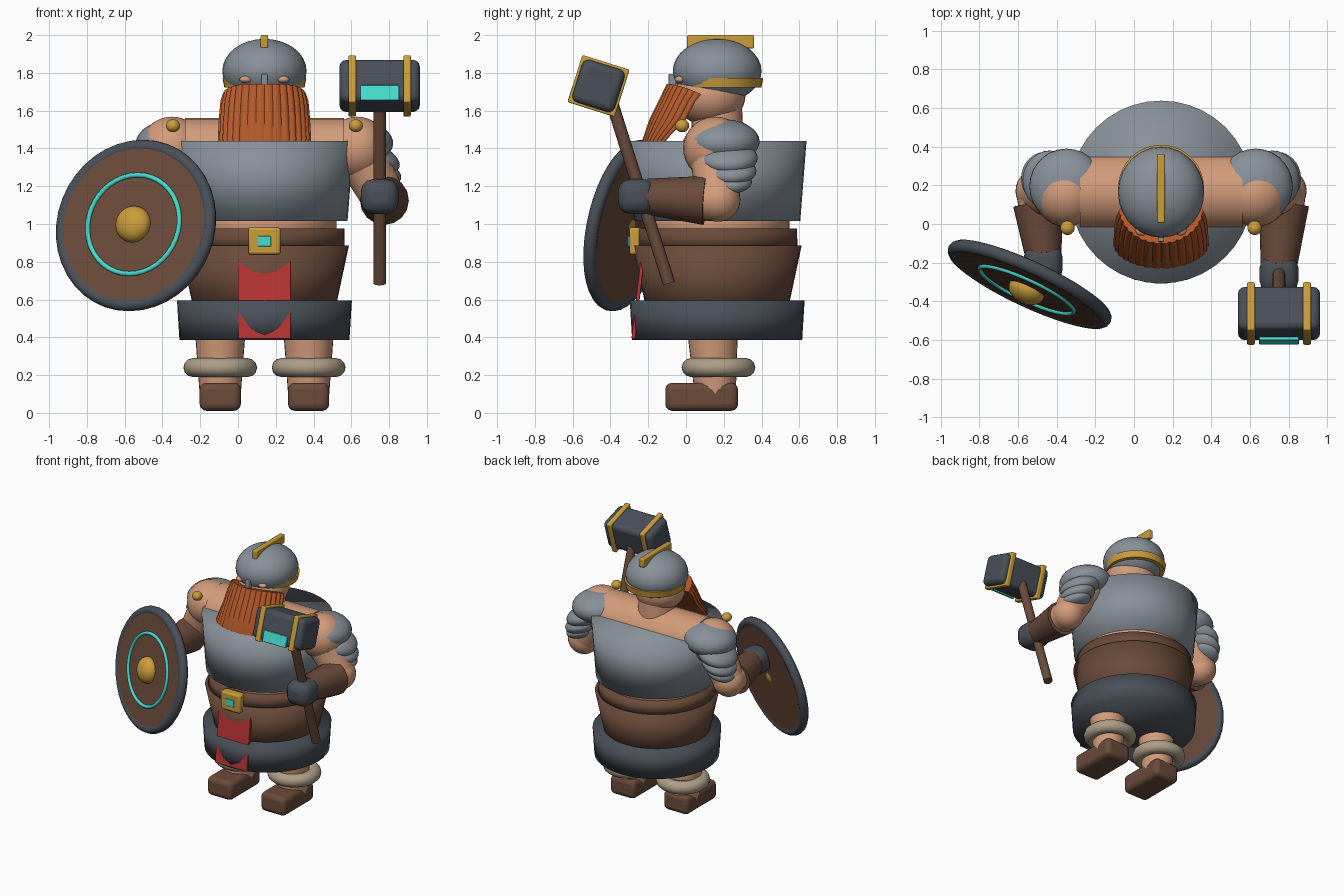
import bpy, bmesh, math
from mathutils import Vector, Matrix, Euler

if "Cube" in bpy.data.objects:
    bpy.data.objects.remove(bpy.data.objects["Cube"], do_unlink=True)


def material(name, r, g, b):
    m = bpy.data.materials.new(name)
    m.use_nodes = True
    m.diffuse_color = (r, g, b, 1)
    m.node_tree.nodes["Principled BSDF"].inputs["Base Color"].default_value = (r, g, b, 1)
    return m


SKIN = material("skin", .65, .33, .195)
STEEL = material("steel", .245, .28, .32)
DARK = material("dark_steel", .068, .078, .098)
LEATHER = material("leather", .145, .07, .042)
GOLD = material("gold", .6, .34, .042)
BEARD = material("ginger_hair", .46, .1, .023)
RED = material("red_cloth", .49, .035, .035)
CYAN = material("cyan_gem", .063, .71, .62)
FUR = material("pale_fur", .42, .35, .25)

CX, CY = .14, .165      # body axis


def finish(name, mat, scale=None, angle=35):
    ob = bpy.context.object
    ob.name = name
    ob.data.materials.append(mat)
    if scale:
        ob.scale = scale
    bpy.ops.object.shade_smooth_by_angle(angle=math.radians(angle))
    return ob


def ball(name, mat, loc, size, rot=(0, 0, 0)):
    bpy.ops.mesh.primitive_uv_sphere_add(segments=28, ring_count=16, radius=1, location=loc, rotation=rot)
    return finish(name, mat, size)


def box(name, mat, loc, size, rot=(0, 0, 0), bevel=.01):
    bpy.ops.mesh.primitive_cube_add(size=1, location=loc, rotation=rot)
    ob = finish(name, mat)
    ob.data.transform(Matrix.Diagonal((*size, 1)))
    mod = ob.modifiers.new("rounding", 'BEVEL')
    mod.width, mod.segments = bevel, 3
    return ob


def limb(name, mat, a, b, r1, r2, sides=28, angle=35):
    a, b = Vector(a), Vector(b)
    d = b - a
    bpy.ops.mesh.primitive_cone_add(vertices=sides, radius1=r1, radius2=r2, depth=d.length,
                                    location=(a + b) / 2, rotation=d.to_track_quat('Z', 'Y').to_euler())
    return finish(name, mat, angle=angle)


def drum(name, mat, z1, z2, r1, r2, y=CY):
    return limb(name, mat, (CX, y, z1), (CX, y, z2), r1, r2, 40, 180)


def ring(name, mat, loc, major, minor, rot=(0, 0, 0)):
    bpy.ops.mesh.primitive_torus_add(major_segments=40, minor_segments=12, major_radius=major,
                                     minor_radius=minor, location=loc, rotation=rot)
    return finish(name, mat, angle=60)


# Body: stacked tapered drums
drum("lower_belt", DARK, .385, .595, .45, .463)
drum("waist_wrap", LEATHER, .5, .885, .365, .447)
drum("waist_band", LEATHER, .87, .975, .425, .423)
drum("belly", SKIN, .9, 1.1, .382, .382)
drum("chest_armour", STEEL, 1.015, 1.44, .44, .473)
limb("shoulders", SKIN, (CX - .42, CY, 1.362), (CX + .42, CY, 1.362), .198, .198)

# Buckle and front cloth
box("buckle", GOLD, (CX, -.265, .91), (.17, .07, .145), bevel=.015)
box("buckle_gem", CYAN, (CX, -.3, .908), (.07, .014, .055), bevel=.004)
box("front_cloth", RED, (CX, -.253, .62), (.28, .02, .46), (-math.atan2(.05, .44), 0, 0), bevel=.003)

# Head and helmet
limb("neck", SKIN, (CX, CY, 1.45), (CX, CY, 1.65), .14, .13)
ball("head", SKIN, (CX, .125, 1.68), (.185, .19, .16))
ball("helmet", STEEL, (CX, CY, 1.81), (.223, .235, .17))
limb("helmet_band", GOLD, (CX, .187, 1.722), (CX, .187, 1.773), .212, .222, 40)
box("helmet_crest", GOLD, (CX, .183, 1.965), (.04, .355, .07), bevel=.008)
box("nose_guard", STEEL, (CX, -.072, 1.75), (.032, .04, .09), bevel=.006)
for s in (-1, 1):
    ball("brow", SKIN, (CX + s * .1, -.032, 1.765), (.032, .028, .019))


# Beard: ribbed half-round sections swept down and forward
def build_beard():
    rows = [(1.742, .08, -.095, .217), (1.65, .05, -.14, .232), (1.56, .005, -.185, .24),
            (1.45, -.1, -.225, .246), (1.3, -.19, -.25, .2), (1.05, -.23, -.26, .03)]
    cols = 128
    bm = bmesh.new()
    loops = []
    for i, (z, back, front, width) in enumerate(rows):
        loop = []
        for k in range(cols + 1):
            a = math.pi * k / cols
            rib = .04 * abs(math.sin(a * 16))
            slope = .055 * (1 - math.sin(a)) ** 1.5 if i == 0 else 0
            loop.append(bm.verts.new((CX + width * math.cos(a) * (.97 + rib),
                                      back + (front - back) * math.sin(a) * (1 + rib), z - slope)))
        loops.append(loop)
    for up, low in zip(loops, loops[1:]):
        for k in range(cols):
            bm.faces.new((up[k], up[k + 1], low[k + 1], low[k]))
        bm.faces.new((up[cols], up[0], low[0], low[cols]))
    bm.faces.new(loops[0])
    bm.faces.new(loops[-1])
    bmesh.ops.recalc_face_normals(bm, faces=bm.faces)
    mesh = bpy.data.meshes.new("beard")
    bm.to_mesh(mesh)
    bm.free()
    ob = bpy.data.objects.new("beard", mesh)
    bpy.context.collection.objects.link(ob)
    bpy.ops.object.select_all(action='DESELECT')
    bpy.context.view_layer.objects.active = ob
    ob.select_set(True)
    finish("beard", BEARD)


build_beard()

# Arms, shoulder plates and legs, both sides; the shield hand is held further back
for s, side, reach in ((1, "left", -.26), (-1, "right", -.205)):
    def at(dx, y, z):
        return (CX + s * dx, y, z)

    shoulder, elbow = at(.49, .155, 1.4), at(.635, .17, 1.13)
    ball(side + "_shoulder", SKIN, shoulder, (.17, .17, .168))
    limb(side + "_upper_arm", SKIN, shoulder, elbow, .14, .115)
    ball(side + "_elbow", SKIN, elbow, (.118, .118, .118))
    limb(side + "_forearm", SKIN, elbow, at(.61, reach + .06, 1.14), .115, .09)
    limb(side + "_bracer", LEATHER, at(.635, .1, 1.125), at(.61, reach + .05, 1.145), .13, .095, 16)
    box(side + "_fist", DARK, at(.61, reach, 1.145), (.2, .2, .185), bevel=.065)

    tilt = (0, s * .35, 0)
    ball(side + "_shoulder_plate_top", STEEL, at(.49, .195, 1.437), (.192, .195, .117), (0, s * .08, 0))
    ball(side + "_shoulder_plate_middle", STEEL, at(.575, .225, 1.35), (.148, .155, .075), tilt)
    ball(side + "_shoulder_plate_lower", STEEL, at(.6, .235, 1.28), (.13, .138, .065), tilt)
    ball(side + "_shoulder_plate_tip", STEEL, at(.615, .235, 1.225), (.11, .115, .055), tilt)
    ball(side + "_shoulder_stud", GOLD, at(.484, -.02, 1.52), (.037, .037, .034))

    limb(side + "_leg", SKIN, at(.234, .155, .1), at(.234, .14, .45), .109, .135)
    ring(side + "_knee_fur", FUR, at(.234, .172, .24), .145, .05)
    box(side + "_boot", LEATHER, at(.234, .083, .085), (.218, .385, .148), bevel=.035)

# Shield facing forward, outward and slightly up
FACE = Euler((math.pi / 2 - .2, 0, math.radians(-25)))
OUT = FACE.to_matrix() @ Vector((0, 0, 1))
centre = Vector((-.54, -.312, .992))
limb("shield_board", LEATHER, centre - OUT * .03, centre + OUT * .03, .428, .428, 40)
ring("shield_rim", DARK, centre, .428, .035, FACE)
ring("shield_inlay", CYAN, centre + OUT * .032, .267, .013, FACE)
ball("shield_boss", GOLD, centre + OUT * .035, (.098, .098, .07), FACE)

# Hammer
HX = .75
limb("hammer_handle", LEATHER, (HX, -.09, .685), (HX, -.41, 1.7), .033, .033, 16)
turn = Matrix.Rotation(math.radians(-17.5), 3, 'X')
rot = turn.to_euler()
head = Vector((HX, -.463, 1.731))
box("hammer_head", DARK, head, (.425, .235, .235), rot, .035)
for s in (-1, 1):
    box("hammer_band", GOLD, head + Vector((s * .145, 0, 0)), (.04, .262, .262), rot, .008)
box("hammer_gem", CYAN, head + turn @ Vector((0, -.12, -.078)), (.205, .024, .085), rot, .005)
